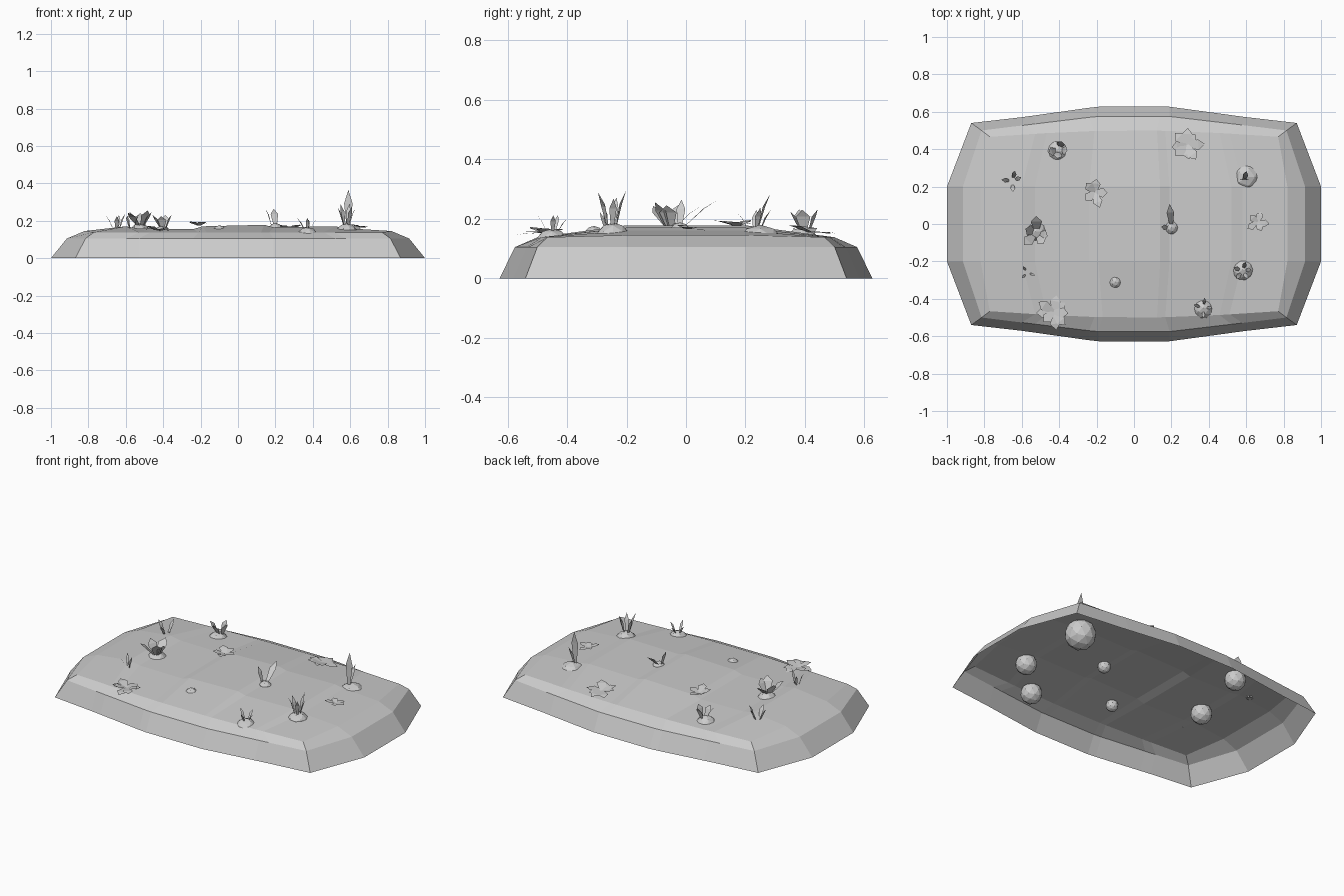
import bpy, bmesh, math, random
from mathutils import Vector, Matrix

random.seed(4)
if "Cube" in bpy.data.objects:
    bpy.data.objects.remove(bpy.data.objects["Cube"])

grey = bpy.data.materials.new("pale_grey")
grey.use_nodes = True
shade = (0.6, 0.6, 0.6, 1)
grey.diffuse_color = shade
grey.node_tree.nodes["Principled BSDF"].inputs["Base Color"].default_value = shade


def finish(name, bm):
    mesh = bpy.data.meshes.new(name)
    bm.to_mesh(mesh)
    bm.free()
    mesh.materials.append(grey)
    obj = bpy.data.objects.new(name, mesh)
    bpy.context.collection.objects.link(obj)
    return obj


# Soil bed: stepped top grid with two sloping skirts, open underneath
columns = [(-.82, .145), (-.60, .17), (-.53, .158), (-.24, .155), (-.19, .17),
           (.14, .178), (.19, .165), (.52, .17), (.58, .16), (.82, .145)]
rows = [-.5, -.2, .2, .5]
bm = bmesh.new()
grid = []
for y in rows:
    edge = abs(y) > .4
    line = []
    for x, z in columns:
        bow = 1 - .1 * x * x if edge else 1
        px = x * (.94 if abs(x) > .7 else .88) if edge else x
        line.append(bm.verts.new((px, y * bow, .138 if edge else z)))
    grid.append(line)
for a, b in zip(grid, grid[1:]):
    for i in range(len(columns) - 1):
        bm.faces.new((a[i], a[i + 1], b[i + 1], b[i]))

last = len(columns) - 1
border = [(0, i) for i in range(last)] + [(j, last) for j in range(3)]
border += [(3, i) for i in range(last, 0, -1)] + [(j, 0) for j in range(3, 0, -1)]
ring = [grid[j][i] for j, i in border]
for half_x, corner_x, half_y, corner_y, z in [(.915, .815, .575, .5, .105),
                                              (1, .87, .627, .54, 0)]:
    outer = []
    for j, i in border:
        x, y = columns[i][0], rows[j]
        side, end = i in (0, last), j in (0, 3)
        if side:
            px = math.copysign(corner_x if end else half_x, x)
        else:
            px = x
        if end:
            drop = max(0, abs(x) - .2) / .62
            py = math.copysign(half_y + (corner_y - half_y) * drop, y)
        else:
            py = y
        outer.append(bm.verts.new((px, py, z)))
    n = len(ring)
    for k in range(n):
        m = (k + 1) % n
        bm.faces.new((outer[k], outer[m], ring[m], ring[k]))
    ring = outer
finish("soil_bed", bm)


# Half-buried stones: position, radius, centre height
stones = [(-.41, .39, .062, .11), (-.525, -.04, .062, .125), (-.1, -.31, .036, .14),
          (.2, -.02, .038, .15), (.58, -.245, .062, .125), (.37, -.45, .062, .105),
          (.6, .25, .09, .09)]
for x, y, r, z in stones:
    bm = bmesh.new()
    bmesh.ops.create_icosphere(bm, subdivisions=2, radius=r,
                               matrix=Matrix.Translation((x, y, z)))
    finish("stone", bm)


def leaf(bm, base, heading, lean, length, width, bend=.2):
    """Flat pointed leaf; lean is the angle from vertical."""
    out = Vector((math.cos(heading), math.sin(heading), 0))
    across = Vector((-out.y, out.x, 0)) * width / 2
    up = Vector((0, 0, 1))

    def along(t):
        a = lean + bend * t
        return Vector(base) + (out * math.sin(a) + up * math.cos(a)) * length * t
    pts = [along(0) - across * .4, along(0) + across * .4, along(.65) + across,
           along(1), along(.65) - across]
    v = [bm.verts.new(p) for p in pts]
    bm.faces.new((v[0], v[1], v[2], v[4]))
    bm.faces.new((v[4], v[2], v[3]))


# Upright tufts: position, base height, leaf count, length, width, lean
tufts = [(-.40, .40, .16, 4, .09, .05, .35), (-.52, -.05, .17, 5, .11, .06, .6),
         (.58, -.25, .17, 5, .13, .025, .15), (.37, -.45, .15, 4, .09, .018, .4),
         (-.65, .23, .15, 4, .11, .025, .3), (-.57, -.26, .16, 3, .09, .015, .25)]
for x, y, z, count, length, width, lean in tufts:
    bm = bmesh.new()
    for k in range(count):
        a = math.tau * k / count + random.uniform(-.4, .4)
        spot = (x + .015 * math.cos(a), y + .015 * math.sin(a), z)
        leaf(bm, spot, a, lean * random.uniform(.5, 1.2),
             length * random.uniform(.75, 1), width)
    finish("leaf_tuft", bm)

# Single long leaves
bm = bmesh.new()
leaf(bm, (.2, -.01, .17), 1.65, .7, .15, .04)
leaf(bm, (.18, -.02, .17), 3.0, .15, .1, .03)
finish("arching_leaf", bm)
bm = bmesh.new()
leaf(bm, (.59, .235, .16), 1.57, 0, .205, .045, .05)
leaf(bm, (.59, .24, .16), 1.3, .15, .13, .03)
finish("tall_leaf", bm)

# Flat rosettes lying on the soil: position, height, leaf count, length
rosettes = [(.28, .42, .155, 8, .095), (-.21, .17, .175, 5, .085),
            (.66, .01, .165, 5, .065), (-.43, -.47, .15, 8, .095)]
for x, y, z, count, length in rosettes:
    bm = bmesh.new()
    for k in range(count):
        leaf(bm, (x, y, z), math.tau * k / count + random.uniform(-.2, .2),
             random.uniform(1.05, 1.45), length * random.uniform(.8, 1.05), length * .6)
    finish("flat_rosette", bm)
